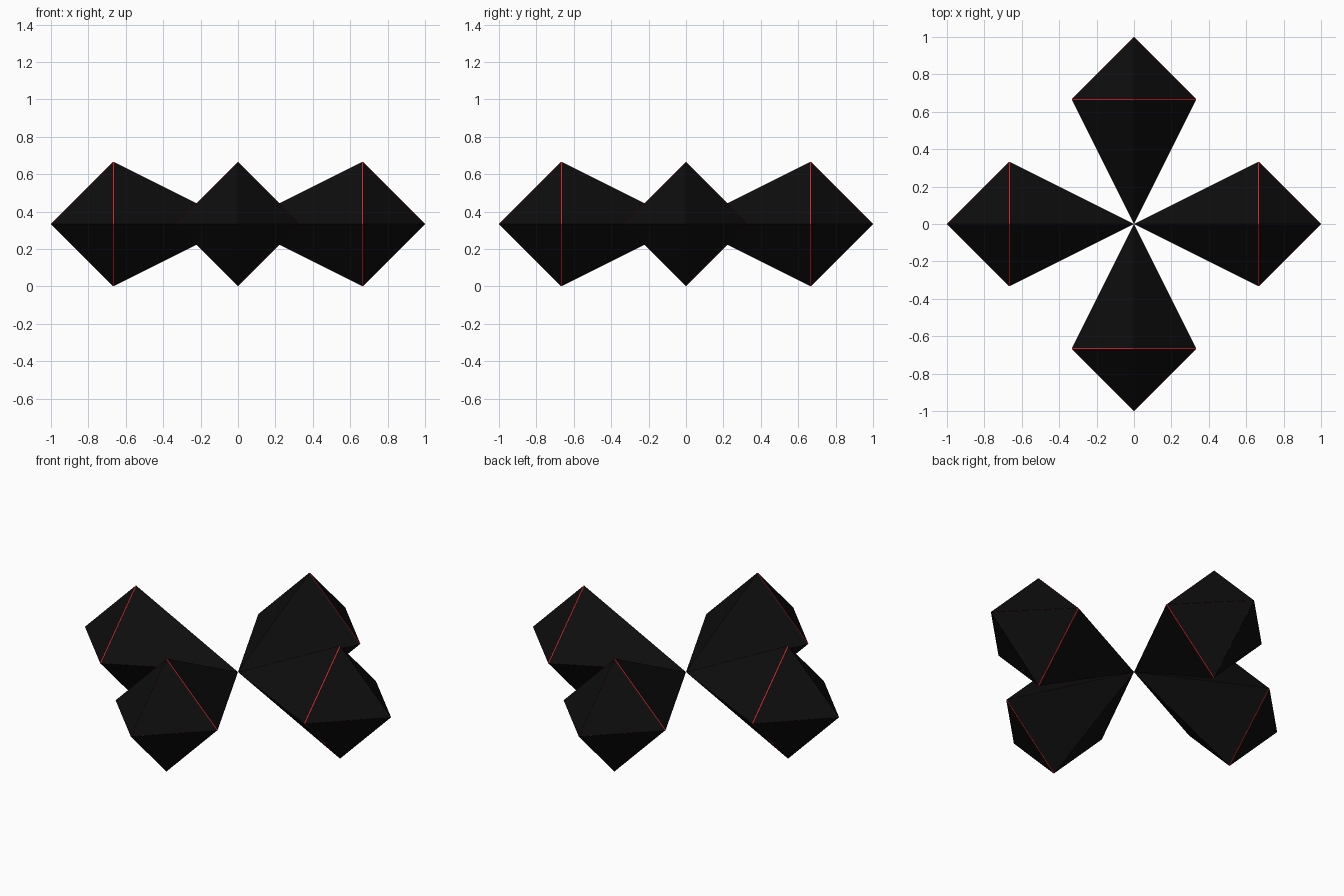
import bpy, bmesh, math
from mathutils import Matrix

if "Cube" in bpy.data.objects:
    bpy.data.objects.remove(bpy.data.objects["Cube"])


def material(name, rgb):
    m = bpy.data.materials.new(name)
    m.diffuse_color = (*rgb, 1)
    m.use_nodes = True
    m.node_tree.nodes["Principled BSDF"].inputs["Base Color"].default_value = m.diffuse_color
    return m


black = material("black", (0.004, 0.004, 0.004))
red = material("red", (0.75, 0.015, 0.022))

R = 1 / 3          # half width of a petal
RING = 2 / 3       # distance of the widest section from the centre


def petal(name, angle):
    bm = bmesh.new()
    # long inner pyramid and short outer pyramid sharing a square ring
    inner = bm.verts.new((0, 0, 0))
    tip = bm.verts.new((1, 0, 0))
    ring = [bm.verts.new((RING, R * math.cos(i * math.pi / 2), R * math.sin(i * math.pi / 2)))
            for i in range(4)]
    for i in range(4):
        a, b = ring[i], ring[(i + 1) % 4]
        bm.faces.new((inner, b, a))
        bm.faces.new((tip, a, b))
    bmesh.ops.recalc_face_normals(bm, faces=bm.faces)

    # thin red seam around the ring
    seams = [e for e in bm.edges if inner not in e.verts and tip not in e.verts]
    bmesh.ops.bevel(bm, geom=seams, offset=0.0025, segments=1, affect='EDGES', profile=0.5)
    for f in bm.faces:
        f.material_index = 0 if f.calc_area() > 0.02 else 1

    # hairline red borders on the other edges
    panels = [f for f in bm.faces if f.material_index == 0]
    rims = bmesh.ops.inset_individual(bm, faces=panels, thickness=0.0005, depth=0)
    for f in rims["faces"]:
        f.material_index = 1
    for f in panels:
        f.material_index = 0

    bm.transform(Matrix.Translation((0, 0, R)) @ Matrix.Rotation(angle, 4, 'Z'))
    mesh = bpy.data.meshes.new(name)
    bm.to_mesh(mesh)
    bm.free()
    mesh.materials.append(black)
    mesh.materials.append(red)
    bpy.context.collection.objects.link(bpy.data.objects.new(name, mesh))


# four petals meeting at the centre
for k, side in enumerate(("right", "back", "left", "front")):
    petal(side + "_petal", k * math.pi / 2)
